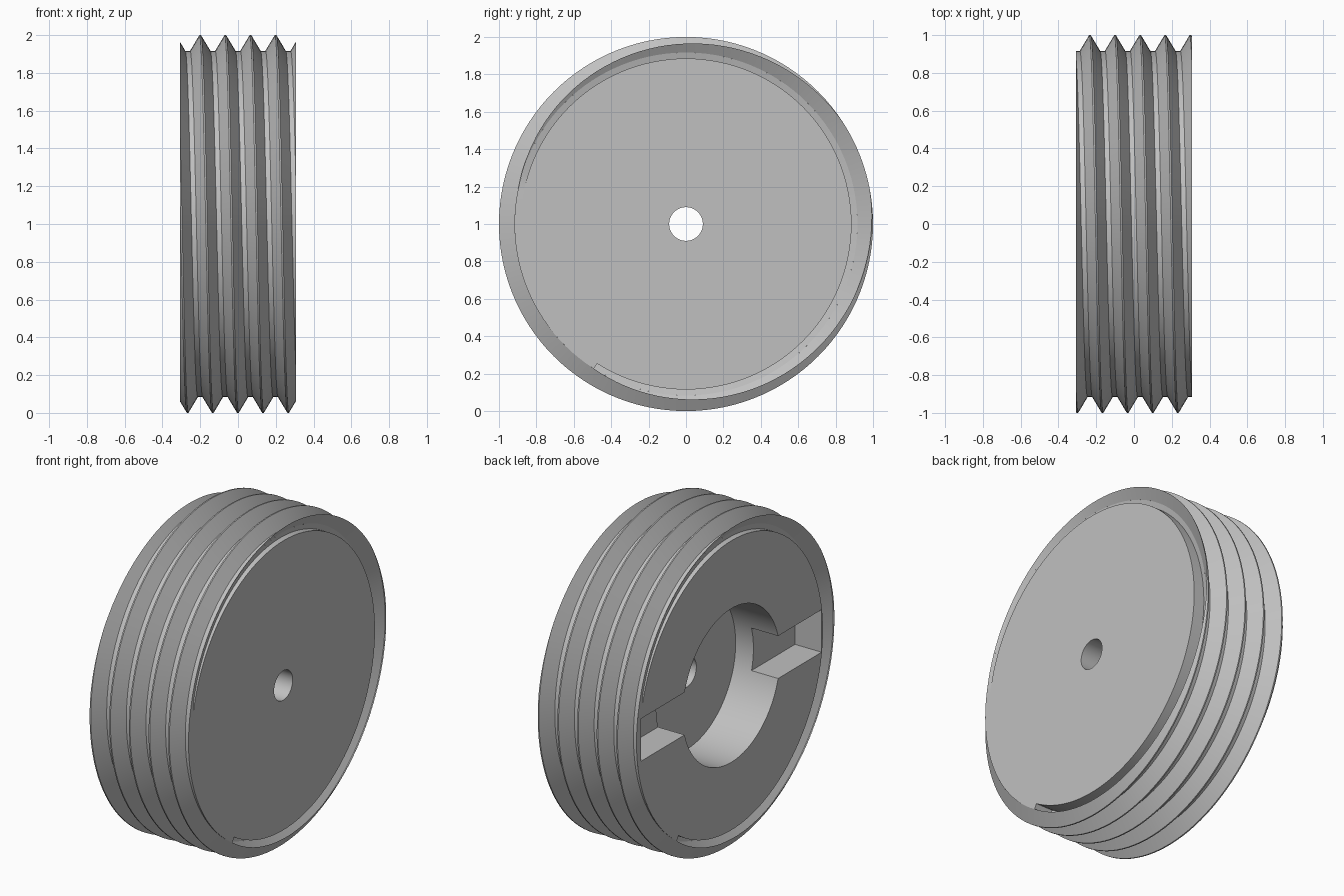
import bpy, bmesh, math
from mathutils import Matrix

old = bpy.data.objects.get("Cube")
if old:
    bpy.data.objects.remove(old, do_unlink=True)

HALF = 0.307                  # half the width along x
PITCH = 0.133
ROOT, CREST, CORE = 0.917, 1.0, 0.885
FLAT = 0.013                  # half width of the valley floor
TIP = 0.004                   # half width of the crest
SEG = 120

grey = bpy.data.materials.new("plain_grey")
grey.use_nodes = True
colour = (0.53, 0.53, 0.53, 1)
grey.diffuse_color = colour
grey.node_tree.nodes["Principled BSDF"].inputs["Base Color"].default_value = colour


def make_object(name, bm):
    mesh = bpy.data.meshes.new(name)
    bm.to_mesh(mesh)
    bm.free()
    mesh.materials.append(grey)
    obj = bpy.data.objects.new(name, mesh)
    bpy.context.collection.objects.link(obj)
    return obj


def select_only(obj):
    bpy.ops.object.select_all(action='DESELECT')
    obj.select_set(True)
    bpy.context.view_layer.objects.active = obj


def smooth(obj):
    select_only(obj)
    bpy.ops.object.shade_smooth_by_angle(angle=math.radians(25))


def rod(name, radius, x0, x1, sides=SEG):
    bm = bmesh.new()
    turn = Matrix.Translation(((x0 + x1) / 2, 0, 1)) @ Matrix.Rotation(math.pi / 2, 4, 'Y')
    bmesh.ops.create_cone(bm, cap_ends=True, segments=sides, radius1=radius,
                          radius2=radius, depth=x1 - x0, matrix=turn)
    return make_object(name, bm)


def block(name, x0, x1, half_y, half_z):
    bm = bmesh.new()
    place = Matrix.Translation(((x0 + x1) / 2, 0, 1)) @ Matrix.Diagonal(
        (x1 - x0, 2 * half_y, 2 * half_z, 1))
    bmesh.ops.create_cube(bm, size=1, matrix=place)
    return make_object(name, bm)


def ring_point(x, r, turns):
    a = turns * math.tau
    return (x, -r * math.sin(a), 1 + r * math.cos(a))


def strip(bm, rows, flip=False):
    """Skin quads between successive rows of points."""
    grid = [[bm.verts.new(p) for p in row] for row in rows]
    for a, b in zip(grid, grid[1:]):
        for j in range(len(a) - 1):
            quad = [a[j], b[j], b[j + 1], a[j + 1]]
            bm.faces.new(quad[::-1] if flip else quad)


def valley(turns):
    """Middle of the thread valley along x."""
    return -0.2 + PITCH * (turns + 0.5)


# Core plug with centre hole, round recess and cross slot
core = rod("core_plug", CORE, -HALF, HALF)
cutters = [rod("centre_hole_cutter", 0.09, -1, 1, 64),
           rod("recess_cutter", 0.47, -1, -HALF + 0.30),
           block("slot_cutter", -1, -HALF + 0.18, 0.872, 0.13)]
for cutter in cutters:
    cutter.hide_render = True
    mod = core.modifiers.new("cut", 'BOOLEAN')
    mod.operation = 'DIFFERENCE'
    mod.solver = 'EXACT'
    mod.object = cutter
    select_only(core)
    bpy.ops.object.modifier_apply(modifier=mod.name)
    bpy.data.objects.remove(cutter, do_unlink=True)
smooth(core)

# Helical thread skin, trimmed flat at both ends
profile = [(-FLAT, ROOT), (FLAT, ROOT), (PITCH / 2 - TIP, CREST),
           (PITCH / 2 + TIP, CREST), (PITCH - FLAT, ROOT)]
bm = bmesh.new()
rows = []
for i in range(-3 * SEG, 6 * SEG + 1):
    t = i / SEG
    rows.append([ring_point(valley(t) + dx, r, t) for dx, r in profile])
strip(bm, rows)
bmesh.ops.remove_doubles(bm, verts=bm.verts[:], dist=0.0001)
for side in (-1, 1):
    bmesh.ops.bisect_plane(bm, geom=bm.verts[:] + bm.edges[:] + bm.faces[:],
                           plane_co=(side * HALF, 0, 0), plane_no=(side, 0, 0),
                           clear_outer=True)
smooth(make_object("thread", bm))

# Spiral ledges joining the thread valley to the core at each end
for side, name in ((1, "left_ledge"), (-1, "right_ledge")):
    bm = bmesh.new()
    last = (side * (HALF + FLAT) + 0.2) / PITCH - 0.5
    rows = []
    for i in range(SEG + 1):
        t = last - side * (1 - i / SEG)
        x = side * min(side * valley(t) + FLAT, HALF)
        inner = x if abs(x) >= HALF - 0.0001 else x - side * 0.008
        rows.append([ring_point(inner, CORE - 0.002, t), ring_point(x, ROOT, t)])
    strip(bm, rows)
    # Step where the spiral meets itself
    strip(bm, [rows[0], rows[-1]])
    if side > 0:
        bmesh.ops.reverse_faces(bm, faces=bm.faces[:])
    smooth(make_object(name, bm))
